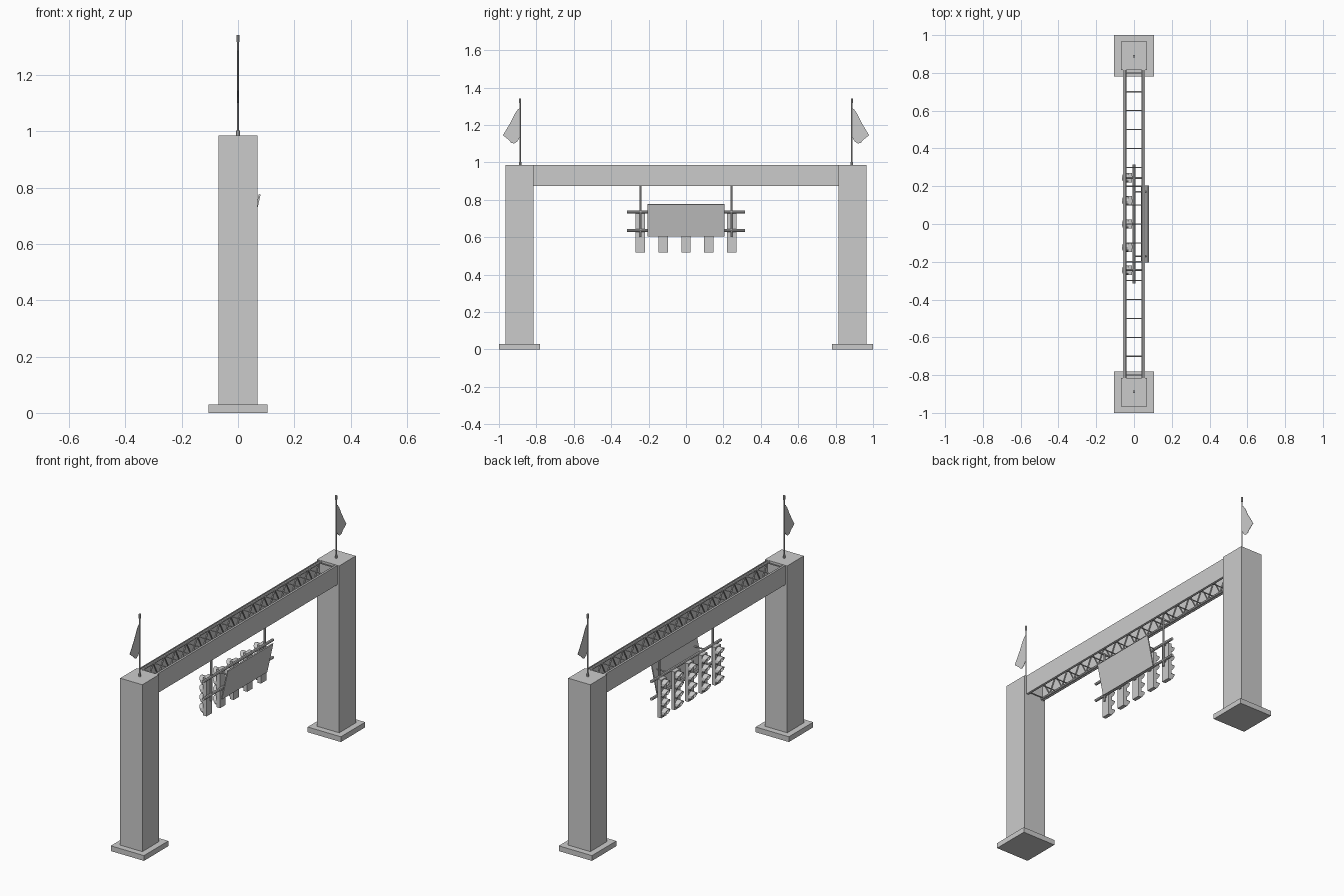
import bpy, bmesh, math
from mathutils import Vector, Matrix

if "Cube" in bpy.data.objects:
    bpy.data.objects.remove(bpy.data.objects["Cube"])


def finish(name, bm, smooth=False):
    bmesh.ops.recalc_face_normals(bm, faces=bm.faces)
    me = bpy.data.meshes.new(name)
    bm.to_mesh(me)
    bm.free()
    ob = bpy.data.objects.new(name, me)
    bpy.context.collection.objects.link(ob)
    if smooth:
        bpy.context.view_layer.objects.active = ob
        ob.select_set(True)
        bpy.ops.object.shade_smooth_by_angle()
        ob.select_set(False)
    return ob


def add_box(bm, lo, hi):
    lo, hi = Vector(lo), Vector(hi)
    m = Matrix.Translation((lo + hi) / 2) @ Matrix.Diagonal((*(hi - lo), 1))
    bmesh.ops.create_cube(bm, size=1, matrix=m)


def add_tube(bm, a, b, r, sides=8):
    a, b = Vector(a), Vector(b)
    d = b - a
    m = Matrix.Translation((a + b) / 2) @ d.to_track_quat('Z', 'Y').to_matrix().to_4x4()
    bmesh.ops.create_cone(bm, cap_ends=True, segments=sides, radius1=r, radius2=r,
                          depth=d.length, matrix=m)


def add_prism(bm, points, offset):
    # flat outline of 3D points, given a thickness
    face = bm.faces.new([bm.verts.new(p) for p in points])
    ext = bmesh.ops.extrude_face_region(bm, geom=[face])["geom"]
    bmesh.ops.translate(bm, vec=offset,
                        verts=[v for v in ext if isinstance(v, bmesh.types.BMVert)])


def add_hood(bm, x0, x1, y, z, r, t=.002, steps=8):
    # open visor around the top of a lamp, shorter towards its lower ends
    rings = []
    for i in range(steps + 1):
        a = math.radians(-40 + 260 * i / steps)
        c, s = math.cos(a), math.sin(a)
        tip = x0 + (x1 - x0) * (.35 + .65 * (s + .65) / 1.65)
        rings.append([bm.verts.new((x, y + q * c, z + q * s))
                      for x, q in ((x0, r), (tip, r), (tip, r - t), (x0, r - t))])
    for p, q in zip(rings, rings[1:]):
        for k in range(4):
            bm.faces.new((p[k], p[(k + 1) % 4], q[(k + 1) % 4], q[k]))
    bm.faces.new(rings[0])
    bm.faces.new(rings[-1])


# pillars, bases, flagpoles and flags at both ends
FLAG = [(0, 1.29), (.012, 1.283), (.027, 1.262), (.05, 1.215), (.092, 1.145),
        (.06, 1.12), (.048, 1.105), (.032, 1.1), (.015, 1.112), (0, 1.138)]
for s, side in ((-1, "left"), (1, "right")):
    bm = bmesh.new()
    add_box(bm, (-.105, min(s * .78, s), 0), (.105, max(s * .78, s), .03))
    finish(side + "_base", bm)

    bm = bmesh.new()
    a, b = sorted((s * .815, s * .965))
    add_box(bm, (-.07, a, .03), (.07, b, .985))
    finish(side + "_pillar", bm)

    bm = bmesh.new()
    y = s * .887
    add_tube(bm, (0, y, .98), (0, y, 1.32), .0035)
    add_tube(bm, (0, y, .98), (0, y, 1.003), .007)
    add_tube(bm, (0, y, 1.317), (0, y, 1.342), .006)
    finish(side + "_flagpole", bm, True)

    bm = bmesh.new()
    add_prism(bm, [(-.001, y + s * d, z) for d, z in FLAG], (.002, 0, 0))
    finish(side + "_flag", bm)

# truss: four chords, zigzag bracing on both sides, rungs above and below
bm = bmesh.new()
for x in (-.047, .047):
    for z in (.883, .977):
        add_tube(bm, (x, -.82, z), (x, .82, z), .007)
finish("truss_chords", bm, True)

bm = bmesh.new()
for i in range(-8, 9):
    y = i * .1
    for z in (.883, .977):
        add_tube(bm, (-.047, y, z), (.047, y, z), .0035, 6)
    if i < 8:
        for x in (-.047, .047):
            add_tube(bm, (x, y, .977), (x, y + .05, .883), .0035, 6)
            add_tube(bm, (x, y + .05, .883), (x, y + .1, .977), .0035, 6)
finish("truss_bracing", bm, True)

# banner panels covering both sides of the truss
for s, side in ((-1, "rear"), (1, "front")):
    bm = bmesh.new()
    a, b = sorted((s * .054, s * .059))
    add_box(bm, (a, -.82, .875), (b, .82, .985))
    finish(side + "_beam_panel", bm)

# hanging frame for the lights
bm = bmesh.new()
for y in (-.243, .243):
    add_tube(bm, (0, y, .6), (0, y, .89), .006)
    add_tube(bm, (-.047, y, .883), (.047, y, .883), .005)
for z in (.635, .735):
    add_tube(bm, (0, -.315, z), (0, .315, z), .008)
finish("light_frame", bm, True)

# tilted board, held by short arms
bm = bmesh.new()
add_prism(bm, [(.036, -.205, .605), (.042, -.205, .603), (.08, -.205, .775),
               (.074, -.205, .777)], (0, .41, 0))
finish("tilted_board", bm)
bm = bmesh.new()
for y in (-.17, .17):
    add_tube(bm, (0, y, .635), (.042, y, .635), .004)
    add_tube(bm, (0, y, .735), (.066, y, .735), .004)
finish("board_arms", bm, True)

# five light columns, each with four hooded lamps facing -x
for n in range(5):
    y = (n - 2) * .1225
    housing, hoods, lenses = bmesh.new(), bmesh.new(), bmesh.new()
    add_box(housing, (-.032, y - .025, .517), (-.01, y + .025, .735))
    for z in (.635, .735):
        add_box(housing, (-.012, y - .008, z - .01), (.002, y + .008, z))
    for k in range(4):
        z = .544 + k * .054
        add_hood(hoods, -.031, -.064, y, z, .025)
        add_tube(lenses, (-.03, y, z), (-.036, y, z), .021, 16)
    finish(f"light_housing_{n + 1}", housing)
    finish(f"lamp_hoods_{n + 1}", hoods, True)
    finish(f"lamp_lenses_{n + 1}", lenses, True)
